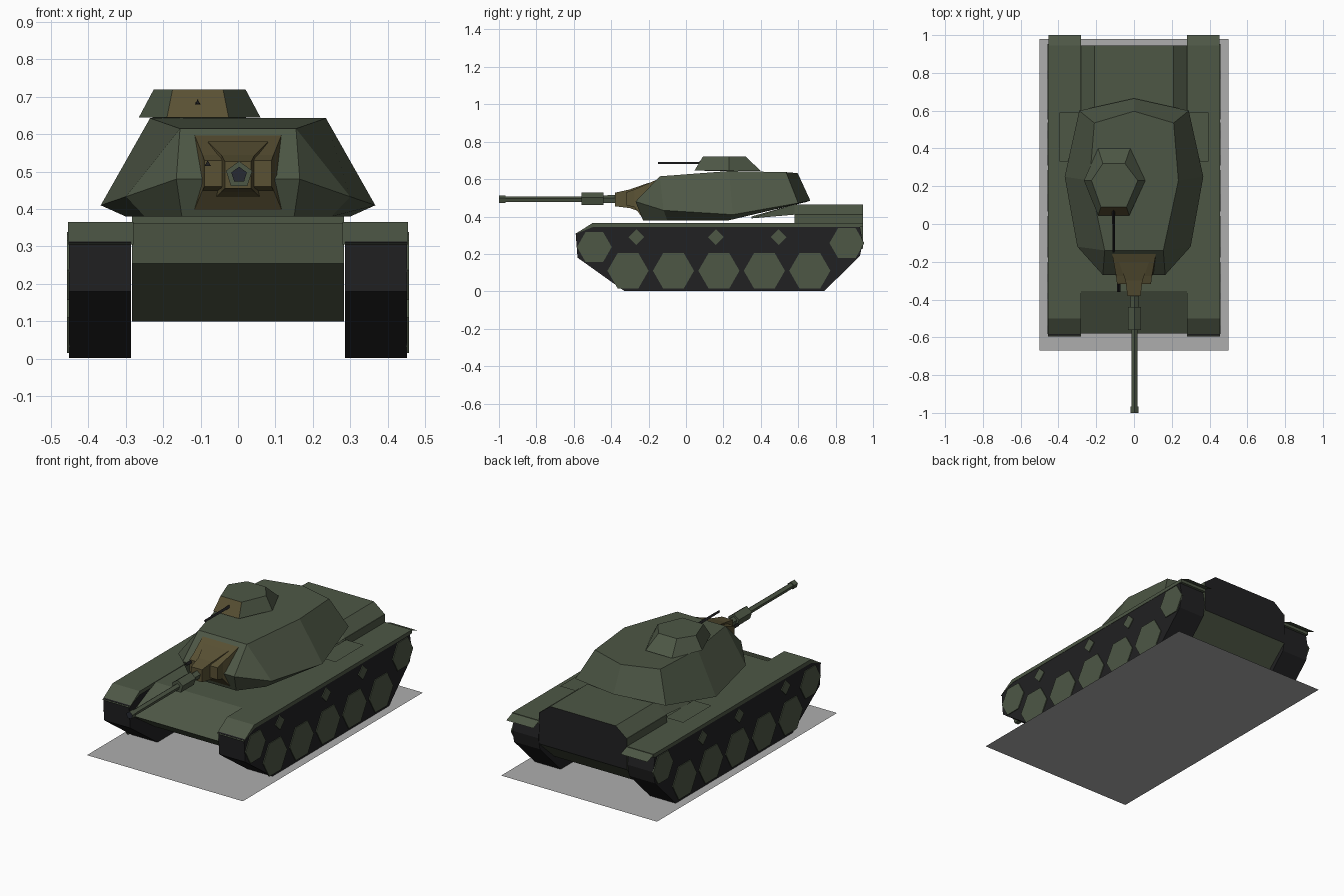
import bpy, bmesh, math
from mathutils import Vector

if "Cube" in bpy.data.objects:
    bpy.data.objects.remove(bpy.data.objects["Cube"])


def mat(name, rgb):
    m = bpy.data.materials.new(name)
    m.diffuse_color = (*rgb, 1)
    m.use_nodes = True
    m.node_tree.nodes["Principled BSDF"].inputs["Base Color"].default_value = m.diffuse_color
    return m


GREEN = mat("hull green", (0.075, 0.095, 0.06))
BLACK = mat("track black", (0.015, 0.015, 0.016))
OLIVE = mat("mantlet olive", (0.10, 0.082, 0.034))
STEEL = mat("bore dark blue", (0.02, 0.023, 0.032))
GREY = mat("base grey", (0.42, 0.42, 0.42))


def finish(name, bm, mats, rule=None, recalc=True):
    bmesh.ops.remove_doubles(bm, verts=bm.verts, dist=1e-5)
    if recalc:
        bmesh.ops.recalc_face_normals(bm, faces=bm.faces)
    bm.normal_update()
    if rule:
        for f in bm.faces:
            f.material_index = rule(f)
    me = bpy.data.meshes.new(name)
    bm.to_mesh(me)
    bm.free()
    for m in mats:
        me.materials.append(m)
    ob = bpy.data.objects.new(name, me)
    bpy.context.collection.objects.link(ob)
    return ob


def loft(name, rings, mats, rule=None, caps=True):
    """Skin between closed rings that have equal point counts."""
    bm = bmesh.new()
    vs = [[bm.verts.new(p) for p in r] for r in rings]
    n = len(vs[0])
    for a, b in zip(vs, vs[1:]):
        for i in range(n):
            j = (i + 1) % n
            bm.faces.new((a[i], a[j], b[j], b[i]))
    if caps:
        bm.faces.new(vs[0])
        bm.faces.new(vs[-1])
    return finish(name, bm, mats, rule)


def side_profile(name, pts, x0, x1, mats, rule=None):
    return loft(name, [[(x, y, z) for y, z in pts] for x in (x0, x1)], mats, rule)


def sheet(name, pts, m):
    bm = bmesh.new()
    bm.faces.new([bm.verts.new(p) for p in pts])
    return finish(name, bm, [m], recalc=False)


def tube(name, cx, cz, steps, n, mats, rule=None):
    """Low-sided tube along y from (y, radius) steps."""
    rings = [[(cx + r * math.sin(2 * math.pi * i / n), y,
               cz + r * math.cos(2 * math.pi * i / n)) for i in range(n)] for y, r in steps]
    return loft(name, rings, mats, rule)


def rect(y, w, z0, z1):
    return [(-w, y, z0), (w, y, z0), (w, y, z1), (-w, y, z1)]


# flat base sheet under the vehicle
sheet("base_sheet", [(-.5, -.67, 0), (.5, -.67, 0), (.5, .98, 0), (-.5, .98, 0)], GREY)

# hull and raised engine deck, black upright rear plate
rear = lambda f: 1 if f.normal.y > 0.9 else 0
side_profile("hull", [(-.58, .255), (-.355, .362), (.58, .362), (.58, .41), (.945, .41),
                      (.945, .23), (.80, .10), (-.35, .10)], -.283, .283, [GREEN, BLACK], rear)
loft("engine_deck", [[(-.28, y, lo), (.28, y, lo), (.21, y, hi), (-.21, y, hi)]
                     for y, lo, hi in ((.35, .39, .40), (.58, .41, .465), (.945, .41, .465))],
     [GREEN, BLACK], rear)

# running gear and fenders on both sides
track = [(-.59, .31), (-.58, .18), (-.33, .002), (.74, .002), (.93, .19), (.945, .26),
         (.93, .345), (-.5, .345)]
fender = [(-.595, .305), (-.5, .365), (.945, .365), (.945, .345), (-.5, .343)]
wheels = [(y, .11, .11, 6) for y in (-.31, -.067, .176, .419, .662)]
wheels += [(-.49, .237, .093, 6), (.86, .258, .093, 6)]
wheels += [(y, .29, .042, 4) for y in (-.265, .16, .495)]
for s, side in ((-1, "left"), (1, "right")):
    side_profile(side + "_track", track, s * .286, s * .452, [BLACK])
    side_profile(side + "_fender", fender, s * .28, s * .454, [GREEN])
    for i, (y, z, r, n) in enumerate(wheels):
        pts = [(y + r * math.cos(2 * math.pi * k / n), z + r * math.sin(2 * math.pi * k / n))
               for k in range(n)]
        side_profile(f"{side}_wheel_{i}", pts, s * .45, s * .457, [GREEN])
    # thin rear mud flap and floating stowage lid
    a, b = sorted((s * .28, s * .453))
    sheet(side + "_rear_flap", [(a, .94, .364), (b, .94, .364), (b, 1, .34), (a, 1, .34)][::1], GREEN)
    a, b = sorted((s * .28, s * .395))
    sheet(side + "_stowage_lid", [(a, .33, .397), (b, .33, .397), (b, .59, .397), (a, .59, .397)], GREEN)

# turret: half rings from nose to tail, mirrored
bottom = [(.15, -.23, .38), (.25, -.10, .38), (.30, .23, .38), (.27, .58, .464), (0, .645, .478)]
belt = [(.165, -.27, .48), (.30, -.12, .433), (.367, .25, .41), (.29, .60, .472), (0, .665, .485)]
roof = [(.155, -.14, .615), (.155, -.14, .615), (.235, .23, .643), (.21, .535, .637), (0, .597, .632)]


def mirrored(half):
    return half + [(-x, y, z) for x, y, z in half[-2::-1]]


turret = loft("turret", [mirrored(r) for r in (bottom, belt, roof)], [GREEN])

# gun mantlet: flared collar and stepped nose
loft("mantlet", [rect(-.14, .12, .395, .60), rect(-.235, .118, .395, .60)[:2] +
                 rect(-.145, .118, .395, .602)[2:], rect(-.275, .095, .45, .545),
                 rect(-.318, .09, .46, .53)], [OLIVE])
loft("mantlet_nose", [rect(-.20, .08, .41, .58), rect(-.30, .045, .445, .545),
                      rect(-.38, .035, .455, .527)], [OLIVE])

# main gun with bore evacuator and muzzle
tube("main_gun", .003, .491, [(-.36, .025), (-.44, .022), (-.44, .037), (-.56, .037),
                              (-.56, .017), (-.965, .017), (-.965, .022), (-1, .022)], 5,
     [GREEN, STEEL], lambda f: 1 if f.calc_center_median().y < -.999 else 0)
tube("coaxial_gun", -.081, .52, [(-.30, .01), (-.36, .01)], 3, [BLACK])

# commander cupola with olive front face
loft("cupola", [[(-.265, .23, .645), (-.19, .40, .643), (-.02, .40, .643), (.06, .23, .645),
                 (-.025, .045, .645), (-.19, .045, .645)],
                [(-.225, .23, .72), (-.165, .32, .72), (-.048, .32, .72), (.02, .23, .72),
                 (-.04, .09, .72), (-.175, .09, .72)]],
     [GREEN, OLIVE], lambda f: 1 if f.normal.y < -.7 else 0)
tube("cupola_gun", -.108, .684, [(.09, .009), (-.15, .007)], 3, [BLACK])
